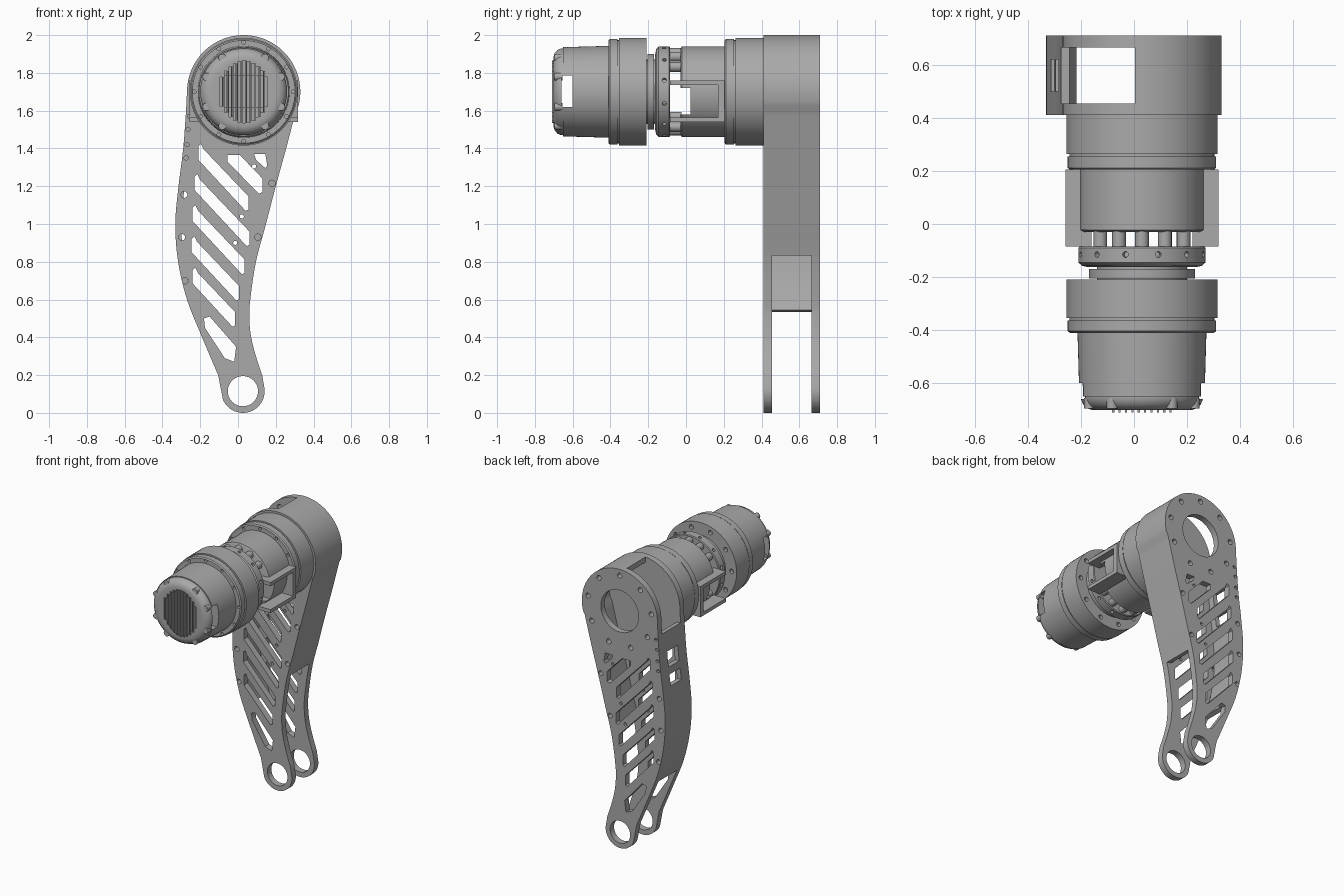
import bpy, bmesh
from math import sin, cos, radians, pi
from mathutils import Vector, Matrix

if "Cube" in bpy.data.objects:
    bpy.data.objects.remove(bpy.data.objects["Cube"])

grey = bpy.data.materials.new("machined grey")
grey.use_nodes = True
grey.diffuse_color = (0.4, 0.4, 0.4, 1)
grey.node_tree.nodes["Principled BSDF"].inputs["Base Color"].default_value = grey.diffuse_color

AX, AZ = 0.03, 1.70          # motor axis, along y
KNEE = (0.026, 0.115)        # lower pivot


def finish(ob):
    ob.data.materials.clear()
    ob.data.materials.append(grey)
    bpy.ops.object.select_all(action='DESELECT')
    ob.select_set(True)
    bpy.context.view_layer.objects.active = ob
    bpy.ops.object.shade_smooth_by_angle(angle=radians(30))
    return ob


def from_bmesh(name, bm):
    bmesh.ops.recalc_face_normals(bm, faces=bm.faces)
    me = bpy.data.meshes.new(name)
    bm.to_mesh(me)
    bm.free()
    ob = bpy.data.objects.new(name, me)
    bpy.context.collection.objects.link(ob)
    return ob


def circle(cx, cz, r, a0=0, a1=360, n=32):
    full = a1 - a0 == 360
    steps = n if full else n - 1
    return [(cx + r * cos(radians(a0 + (a1 - a0) * i / steps)),
             cz + r * sin(radians(a0 + (a1 - a0) * i / steps))) for i in range(n)]


def sheet(name, loops, y0, y1):
    """Flat xz shape with holes, given thickness along y."""
    cu = bpy.data.curves.new(name, 'CURVE')
    cu.dimensions, cu.fill_mode = '2D', 'BOTH'
    cu.extrude = (y1 - y0) / 2
    for loop in loops:
        sp = cu.splines.new('POLY')
        sp.points.add(len(loop) - 1)
        for p, (x, z) in zip(sp.points, loop):
            p.co = (x, z, 0, 1)
        sp.use_cyclic_u = True
    ob = bpy.data.objects.new(name, cu)
    bpy.context.collection.objects.link(ob)
    ob.rotation_euler.x = pi / 2
    ob.location.y = (y0 + y1) / 2
    bpy.ops.object.select_all(action='DESELECT')
    ob.select_set(True)
    bpy.context.view_layer.objects.active = ob
    bpy.ops.object.convert(target='MESH')
    bpy.ops.object.transform_apply(location=True, rotation=True, scale=True)
    return finish(bpy.context.object)


def lathe(name, profile, n=72):
    """Turned solid about the motor axis from (y, radius) pairs."""
    bm = bmesh.new()
    rings = [[bm.verts.new((x, y, z)) for x, z in circle(AX, AZ, r, n=n)] for y, r in profile]
    for a, b in zip(rings, rings[1:]):
        for i in range(n):
            bm.faces.new((a[i], a[(i + 1) % n], b[(i + 1) % n], b[i]))
    bm.faces.new(rings[0])
    bm.faces.new(rings[-1])
    return finish(from_bmesh(name, bm))


def add_box(bm, x0, x1, y0, y1, z0, z1):
    m = Matrix.Translation(((x0 + x1) / 2, (y0 + y1) / 2, (z0 + z1) / 2)) @ \
        Matrix.Diagonal((x1 - x0, y1 - y0, z1 - z0, 1))
    bmesh.ops.create_cube(bm, size=1, matrix=m)


def add_pin(bm, centre, axis, r, length):
    m = Matrix.Translation(centre) @ Vector(axis).to_track_quat('Z', 'Y').to_matrix().to_4x4()
    bmesh.ops.create_cone(bm, cap_ends=True, segments=16, radius1=r, radius2=r, depth=length, matrix=m)


def pin_ring(bm, y, radius, r, length, angles):
    for a in angles:
        add_pin(bm, (AX + radius * cos(radians(a)), y, AZ + radius * sin(radians(a))), (0, 1, 0), r, length)


def cut(ob, bm):
    cutter = from_bmesh(ob.name + "_cutter", bm)
    mod = ob.modifiers.new("cut", 'BOOLEAN')
    mod.operation, mod.solver, mod.object = 'DIFFERENCE', 'EXACT', cutter
    bpy.context.view_layer.objects.active = ob
    bpy.ops.object.modifier_apply(modifier=mod.name)
    bpy.data.objects.remove(cutter)
    finish(ob)


def smooth_path(pts, steps=6):
    """Catmull-Rom through the points."""
    p = [Vector(q) for q in pts]
    p = [2 * p[0] - p[1]] + p + [2 * p[-1] - p[-2]]
    out = []
    for a, b, c, d in zip(p, p[1:], p[2:], p[3:]):
        for i in range(steps):
            t = i / steps
            v = 0.5 * (2 * b + (c - a) * t + (2 * a - 5 * b + 4 * c - d) * t ** 2 + (3 * b - a - 3 * c + d) * t ** 3)
            out.append((v.x, v.y))
    return out + [tuple(p[-2])]


def ribbon(path, t):
    """Closed band along the inner side of an anticlockwise path."""
    inner = []
    for i, q in enumerate(path):
        d = (Vector(path[min(i + 1, len(path) - 1)]) - Vector(path[max(i - 1, 0)])).normalized()
        inner.append((q[0] - d.y * t, q[1] + d.x * t))
    return path + inner[::-1]


# Leg outline, anticlockwise from the right of the top arc
top_arc = circle(AX, AZ, 0.30, -14, 176, 48)
left_side = smooth_path([(-0.275, 1.6), (-0.29, 1.4), (-0.315, 1.2), (-0.332, 1.0), (-0.317, 0.8),
                         (-0.27, 0.6), (-0.19, 0.4), (-0.105, 0.2)])
foot_arc = circle(*KNEE, 0.115, 203, 370, 28)
right_side = smooth_path([(0.128, 0.2), (0.095, 0.3), (0.07, 0.4), (0.06, 0.5), (0.065, 0.6), (0.095, 0.8),
                          (0.148, 1.0), (0.2, 1.2), (0.255, 1.4), (0.307, 1.6)])
outline = top_arc + left_side + foot_arc + right_side


def slot(xl, xr, z, h=0.085, slope=1.05, c=0.014):
    """Slanting slot with vertical ends and clipped corners."""
    zr = z - slope * (xr - xl)
    return [(xl, z - c), (xl, z - h), (xr - c, zr - h + c * slope * 0.5), (xr, zr - h + c),
            (xr, zr), (xl + 2 * c, z - 2 * c * slope), (xl + c, z)]


slots = [slot(*s) for s in [(-0.21, 0.055, 1.425), (-0.23, 0.06, 1.265), (-0.24, 0.035, 1.10),
                            (-0.245, 0.005, 0.935), (-0.24, -0.015, 0.77)]]
slots.append([(-0.055, 1.365), (-0.055, 1.33), (0.11, 1.16), (0.13, 1.17), (0.13, 1.24), (0.01, 1.365)])
slots.append([(0.085, 1.37), (0.095, 1.34), (0.145, 1.295), (0.155, 1.31), (0.145, 1.37)])
slots.append([(-0.18, 0.50), (-0.175, 0.45), (-0.07, 0.29), (-0.02, 0.27), (-0.01, 0.35), (-0.15, 0.51)])
bolts = [circle(x, z, 0.017, n=16) for x, z in
         [(-0.285, 1.155), (-0.297, 0.93), (-0.28, 0.70), (0.18, 1.215), (0.105, 0.93)]]
bolts += [circle(x, z, 0.011, n=12) for x, z in
          [(-0.257, 1.57), (-0.265, 1.5), (-0.27, 1.42), (-0.275, 1.35), (0.085, 1.305), (0.02, 1.04), (-0.015, 0.90)]]
knee_hole = circle(*KNEE, 0.08)
top_bolts = [circle(*circle(AX, AZ, 0.255, a, a + 1, 2)[0], 0.018, n=16) for a in range(10, 360, 40)]

sheet("front_leg_plate", [outline, knee_hole] + slots + bolts, 0.41, 0.455)
sheet("back_leg_plate", [outline, knee_hole, circle(AX, AZ, 0.15, n=48)] + slots + bolts + top_bolts, 0.665, 0.71)

# Walls joining the two plates
right_path = [p for p in right_side if p[1] >= 0.815] + [p for p in top_arc if p[0] > -0.015]
sheet("right_leg_wall", [ribbon(right_path, 0.04)], 0.455, 0.665)
left_path = [p for p in left_side if p[1] > 0.5]
left_wall = sheet("left_leg_wall", [ribbon(left_path, 0.032)], 0.455, 0.665)
bm = bmesh.new()
for z0, z1 in ((1.22, 1.30), (1.35, 1.46)):
    add_box(bm, -0.5, -0.1, 0.50, 0.62, z0, z1)
cut(left_wall, bm)

# Rear motor
ring12 = range(0, 360, 30)
rear_flange = lathe("rear_motor_flange", [(0.205, 0.272), (0.212, 0.28), (0.255, 0.28), (0.255, 0.273),
                                          (0.263, 0.273), (0.263, 0.285), (0.41, 0.285)])
bm = bmesh.new()
pin_ring(bm, 0.205, 0.258, 0.01, 0.05, ring12)
cut(rear_flange, bm)
rear_body = lathe("rear_motor_body", [(-0.03, 0.225), (-0.022, 0.24), (0.205, 0.24)])
bm = bmesh.new()
add_box(bm, -0.5, 0.5, -0.1, 0.025, 1.58, 1.72)
cut(rear_body, bm)
rear_cap = lathe("rear_motor_cap", [(-0.163, 0.2), (-0.158, 0.225), (-0.145, 0.24), (-0.09, 0.24), (-0.085, 0.235)])
bm = bmesh.new()
for a in range(15, 360, 30):
    d = Vector((cos(radians(a)), 0, sin(radians(a))))
    add_pin(bm, Vector((AX, -0.115, AZ)) + d * 0.24, d, 0.011, 0.05)
cut(rear_cap, bm)
bm = bmesh.new()
pin_ring(bm, -0.058, 0.205, 0.026, 0.07, (40, 65, 90, 115, 140, 220, 245, 270, 295, 320))
finish(from_bmesh("cap_standoffs", bm))

# Connector frames on both sides of the rear motor
for name, s in (("left_connector_frame", 1), ("right_connector_frame", -1)):
    bm = bmesh.new()
    xs = sorted((AX + s * 0.19, AX + s * 0.288))
    for z0 in (1.54, 1.735):
        add_box(bm, *xs, -0.085, 0.205, z0, z0 + 0.025)
    add_box(bm, *xs, 0.17, 0.205, 1.565, 1.735)
    finish(from_bmesh(name, bm))

# Coupling between the motors
lathe("coupling", [(-0.212, 0.17), (-0.205, 0.17), (-0.205, 0.2), (-0.17, 0.2), (-0.17, 0.17), (-0.16, 0.17)])

# Front motor
front_flange = lathe("front_motor_flange", [(-0.41, 0.272), (-0.403, 0.28), (-0.363, 0.28), (-0.363, 0.273),
                                            (-0.355, 0.273), (-0.355, 0.285), (-0.21, 0.285)])
bm = bmesh.new()
pin_ring(bm, -0.41, 0.262, 0.01, 0.05, ring12)
pin_ring(bm, -0.21, 0.245, 0.016, 0.05, range(0, 360, 36))
cut(front_flange, bm)
front_body = lathe("front_motor_body", [(-0.702, 0.165), (-0.702, 0.185), (-0.695, 0.205), (-0.68, 0.222),
                                        (-0.66, 0.23), (-0.65, 0.23), (-0.65, 0.236), (-0.41, 0.243)])
bm = bmesh.new()
add_box(bm, -0.5, 0.5, -0.66, -0.60, 1.62, 1.785)
cut(front_body, bm)

# Vent grille on the front cap: slots with raised ribs between
slots_bm, ribs_bm = bmesh.new(), bmesh.new()
for i in range(-5, 6):
    half = 0.165 - 0.0035 * i * i
    x = AX + i * 0.024
    add_box(slots_bm, x - 0.006, x + 0.006, -0.75, -0.655, AZ - half, AZ + half)
    if i < 5:
        add_box(ribs_bm, x + 0.008, x + 0.016, -0.71, -0.695, AZ - half, AZ + half)
cut(front_body, slots_bm)
finish(from_bmesh("vent_ribs", ribs_bm))

bm = bmesh.new()
pin_ring(bm, -0.675, 0.212, 0.021, 0.04, (22, 58, 122, 158, 202, 238, 302, 338))
finish(from_bmesh("cap_screws", bm))
